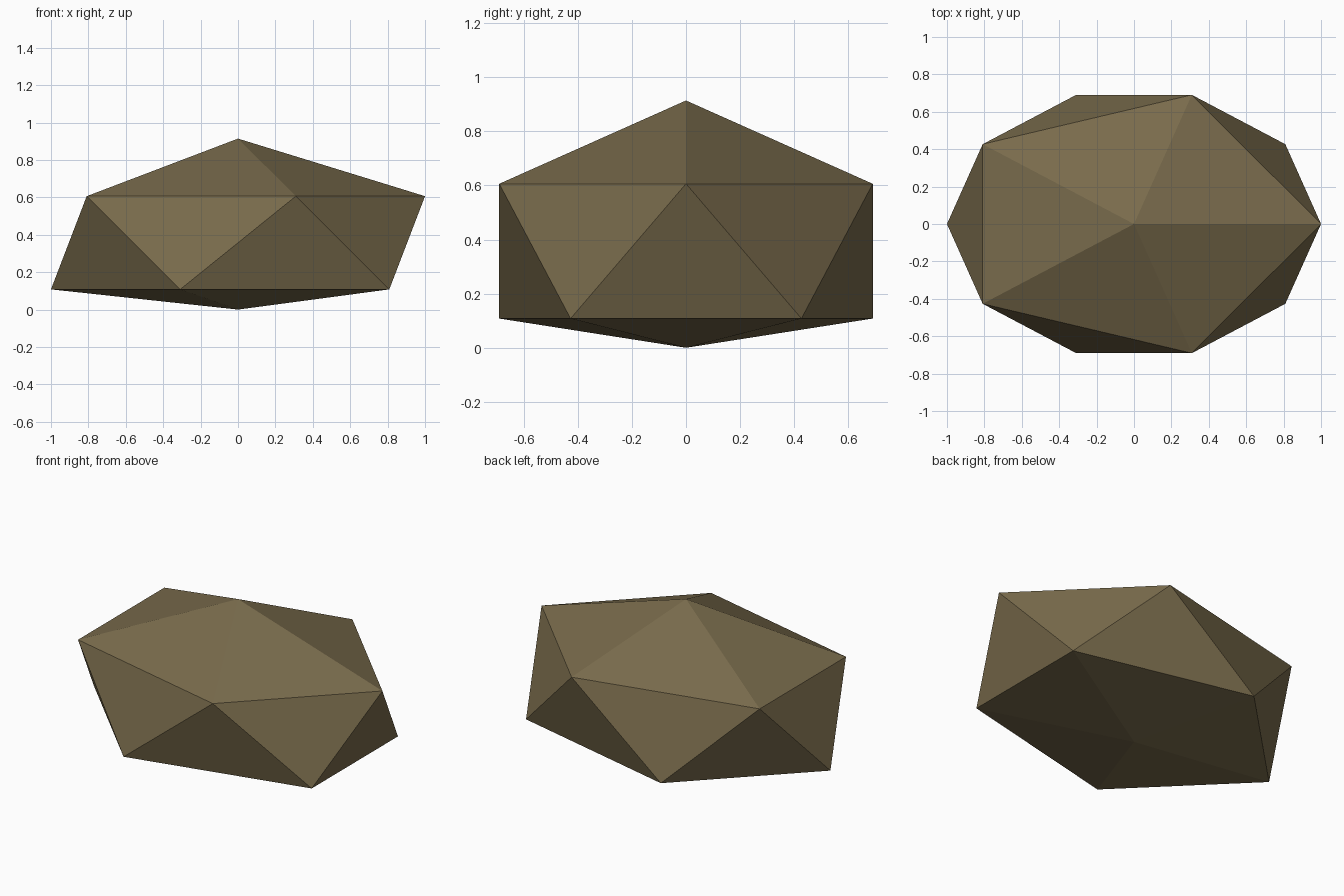
import bpy

if "Cube" in bpy.data.objects:
    bpy.data.objects.remove(bpy.data.objects["Cube"])

# Rock: a stretched 20-sided ball with a flattened underside
HEIGHT = 0.557      # vertical half-scale of the full ball
RING_Z = 0.108      # height of the lower ring above the ground

bpy.ops.mesh.primitive_ico_sphere_add(subdivisions=1, radius=1)
rock = bpy.context.object
rock.name = "rock"

ring = 5 ** -0.5                    # ring height on a unit icosahedron
wide = 1 / (2 * ring)               # scale that brings the ring radius to 1
for v in rock.data.vertices:
    x, y, z = v.co
    height = RING_Z + (z + ring) * HEIGHT
    if z < -0.9:                    # bottom point rests on the ground
        height = 0
    v.co = (x * wide, y * wide * 0.726, height)

# Flat brown stone colour
stone = bpy.data.materials.new("brown stone")
stone.diffuse_color = (0.19, 0.147, 0.072, 1)
stone.use_nodes = True
stone.node_tree.nodes["Principled BSDF"].inputs["Base Color"].default_value = stone.diffuse_color
rock.data.materials.append(stone)
bpy.ops.object.shade_flat()
